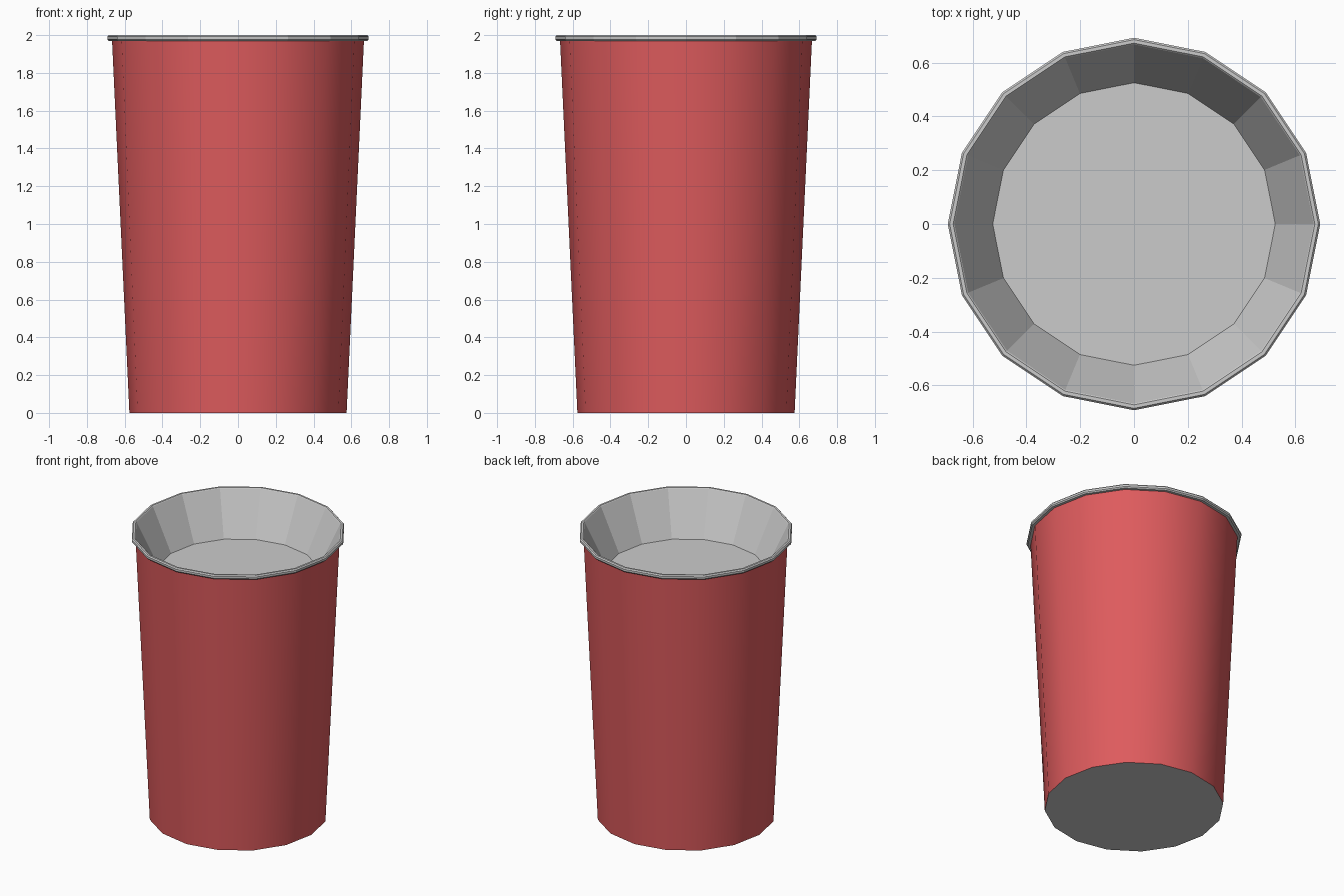
import bpy, bmesh, math

if "Cube" in bpy.data.objects:
    bpy.data.objects.remove(bpy.data.objects["Cube"])

SIDES = 16

def material(name, rgb):
    m = bpy.data.materials.new(name)
    m.diffuse_color = (*rgb, 1)
    m.use_nodes = True
    m.node_tree.nodes["Principled BSDF"].inputs["Base Color"].default_value = m.diffuse_color
    return m

red = material("red", (0.73, 0.105, 0.11))
grey = material("light grey", (0.6, 0.6, 0.6))

def lathe(name, profile, mat, smooth=False, cap=None, closed=False):
    """Spin (radius, z) points into a 16-sided shell; cap is 'first', 'last' or None."""
    bm = bmesh.new()
    rings = []
    for r, z in profile:
        rings.append([bm.verts.new((r * math.cos(math.tau * i / SIDES),
                                    r * math.sin(math.tau * i / SIDES), z))
                      for i in range(SIDES)])
    pairs = list(zip(rings, rings[1:]))
    if closed:
        pairs.append((rings[-1], rings[0]))
    for a, b in pairs:
        for i in range(SIDES):
            j = (i + 1) % SIDES
            f = bm.faces.new((a[i], a[j], b[j], b[i]))
            f.smooth = smooth
    if cap == "first":
        bm.faces.new(rings[0][::-1])
    elif cap == "last":
        bm.faces.new(rings[-1])
    me = bpy.data.meshes.new(name)
    bm.to_mesh(me)
    bm.free()
    me.materials.append(mat)
    ob = bpy.data.objects.new(name, me)
    bpy.context.collection.objects.link(ob)
    return ob

# Tapered outer wall
lathe("cup_wall", [(0.575, 0), (0.667, 1.975)], red, smooth=True)
# Underside disc
base = lathe("cup_base", [(0.575, 0), (0.575, 0.001)], grey, cap="first")
# Rolled rim with a bevelled lip
lathe("cup_rim", [(0.667, 1.97), (0.685, 1.97), (0.692, 1.978), (0.692, 1.992),
                  (0.685, 2.0), (0.672, 2.0), (0.667, 1.995)], grey)
# Sloping inside and shallow floor
lathe("cup_inside", [(0.667, 1.995), (0.525, 1.70)], grey, cap="last")
